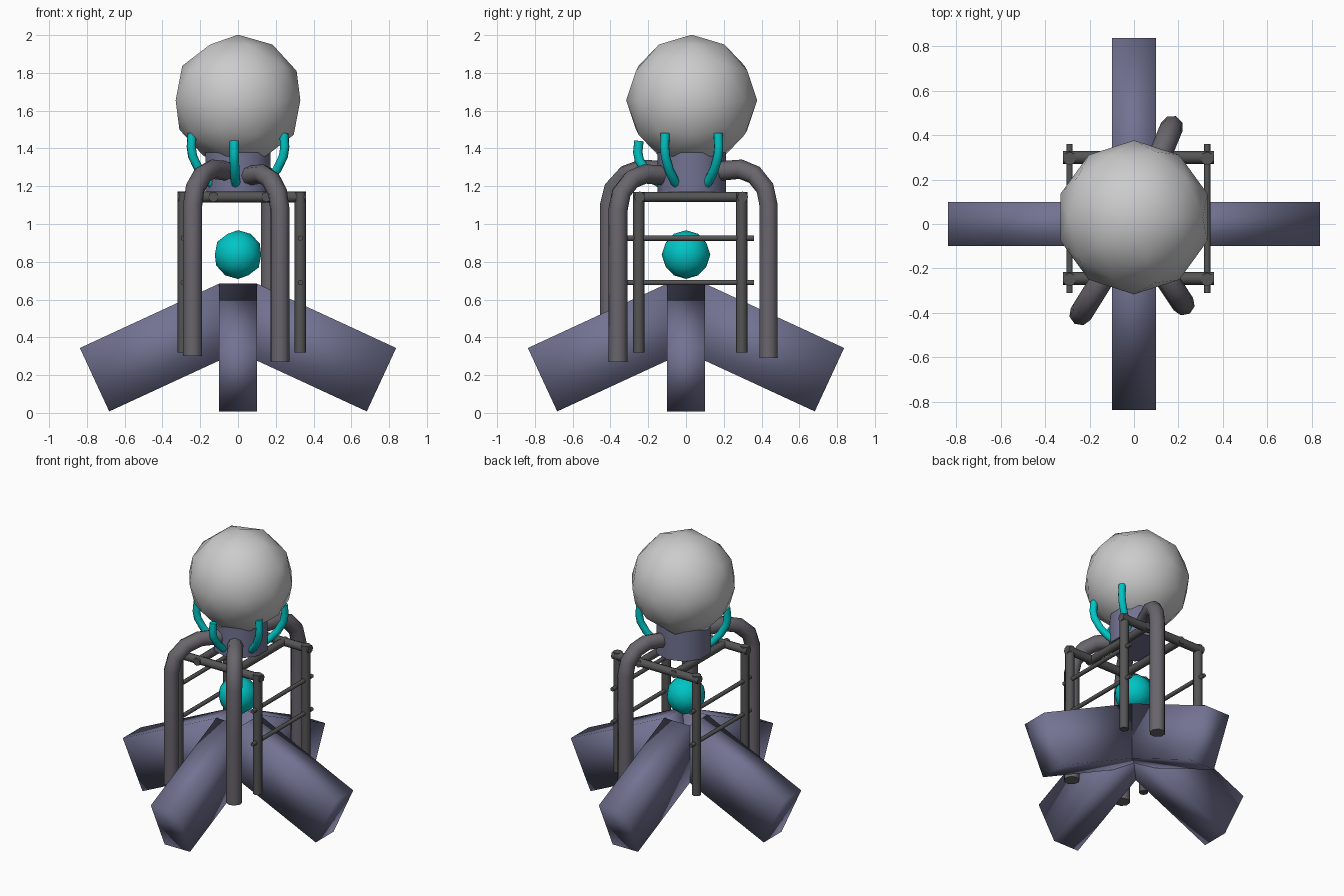
import bpy, math
from mathutils import Vector, Matrix

if "Cube" in bpy.data.objects:
    bpy.data.objects.remove(bpy.data.objects["Cube"])


def material(name, rgb):
    m = bpy.data.materials.new(name)
    m.diffuse_color = (*rgb, 1)
    m.use_nodes = True
    m.node_tree.nodes["Principled BSDF"].inputs["Base Color"].default_value = m.diffuse_color
    return m


SLATE = material("slate", (0.17, 0.17, 0.29))
TEAL = material("teal", (0.0, 0.56, 0.56))
DARK = material("dark_metal", (0.09, 0.09, 0.09))
HOSE = material("hose_grey", (0.14, 0.13, 0.15))


def finish(name, mat=None, smooth=True):
    ob = bpy.context.object
    ob.name = name
    if mat:
        ob.data.materials.append(mat)
    if smooth:
        bpy.ops.object.shade_smooth()
    return ob


def ball(name, r, loc, mat=None):
    bpy.ops.mesh.primitive_ico_sphere_add(subdivisions=2, radius=r, location=loc)
    return finish(name, mat)


def rod(name, a, b, r, mat, sides=8):
    a, b = Vector(a), Vector(b)
    d = b - a
    bpy.ops.mesh.primitive_cylinder_add(vertices=sides, radius=r, depth=d.length,
                                        location=(a + b) / 2,
                                        rotation=d.to_track_quat('Z', 'Y').to_euler())
    ob = finish(name, mat, False)
    bpy.ops.object.shade_smooth_by_angle(angle=math.radians(50))
    return ob


def tube(name, pts, r, mat):
    cu = bpy.data.curves.new(name, 'CURVE')
    cu.dimensions = '3D'
    cu.bevel_depth = r
    cu.bevel_resolution = 2
    cu.use_fill_caps = True
    sp = cu.splines.new('POLY')
    sp.points.add(len(pts) - 1)
    for p, co in zip(sp.points, pts):
        p.co = (*co, 1)
    sp.use_smooth = True
    ob = bpy.data.objects.new(name, cu)
    bpy.context.collection.objects.link(ob)
    cu.materials.append(mat)
    bpy.ops.object.select_all(action='DESELECT')
    bpy.context.view_layer.objects.active = ob
    ob.select_set(True)
    bpy.ops.object.convert(target='MESH')
    return ob


# Four sloping slab feet
for i, side in enumerate(("right", "back", "left", "front")):
    bpy.ops.mesh.primitive_cube_add(size=1)
    foot = finish(side + "_foot", SLATE)
    foot.data.transform(Matrix.Rotation(i * math.pi / 2, 4, 'Z')
                        @ Matrix.Translation((0.391, 0, 0.346))
                        @ Matrix.Rotation(math.radians(24.8), 4, 'Y')
                        @ Matrix.Diagonal((0.812, 0.2, 0.37, 1)))

# Head, core ball and neck
ball("head", 0.347, (0, 0.03, 1.655))
ball("core_ball", 0.129, (0, 0, 0.838), TEAL)
rod("neck", (0, 0.03, 1.17), (0, 0.03, 1.42), 0.182, SLATE, 10)

# Frame: posts, top bars and thin side rails
XS, YS = (-0.29, 0.33), (-0.25, 0.295)
for x in XS:
    for y in YS:
        rod("frame_post", (x, y, 0.32), (x, y, 1.17), 0.03, DARK)
    for z in (0.69, 0.925):
        rod("side_rail", (x, -0.31, z), (x, 0.36, z), 0.014, DARK)
for y in YS:
    rod("cross_bar", (-0.32, y + 0.005, 1.143), (0.36, y + 0.005, 1.143), 0.029, DARK)
for x in (-0.13, 0.15):
    rod("long_bar", (x, -0.28, 1.143), (x, 0.325, 1.143), 0.027, DARK)

# Three hanging hoses: bottom x, y, z, then height of the bend
for name, sx, sy, bx, by, bz, top in (
        ("front_left_hose", -0.05, -0.10, -0.24, -0.405, 0.30, 1.29),
        ("front_right_hose", 0.05, -0.10, 0.222, -0.36, 0.27, 1.265),
        ("back_right_hose", 0.06, 0.17, 0.17, 0.437, 0.29, 1.29)):
    def at(t, z):
        return (sx + (bx - sx) * t, sy + (by - sy) * t, z)
    tube(name, [at(0, top - 0.01), at(0.45, top), at(0.72, top - 0.03),
                at(0.93, top - 0.10), at(1.0, top - 0.19),
                at(1.0, 0.75), at(1.0, bz)], 0.052, HOSE)

# Four claws cupping the head
for i, deg in enumerate((30, -30, -94, -150)):
    a = math.radians(deg)
    prof = [(0.14, 1.20), (0.19, 1.235), (0.24, 1.29), (0.278, 1.36), (0.286, 1.41), (0.28, 1.48)]
    drop = 0.04 if i == 2 else 0
    tube("claw_%d" % (i + 1),
         [(r * math.cos(a), 0.03 + r * math.sin(a), z - drop * (z - 1.2) / 0.28)
          for r, z in prof], 0.025, TEAL)
